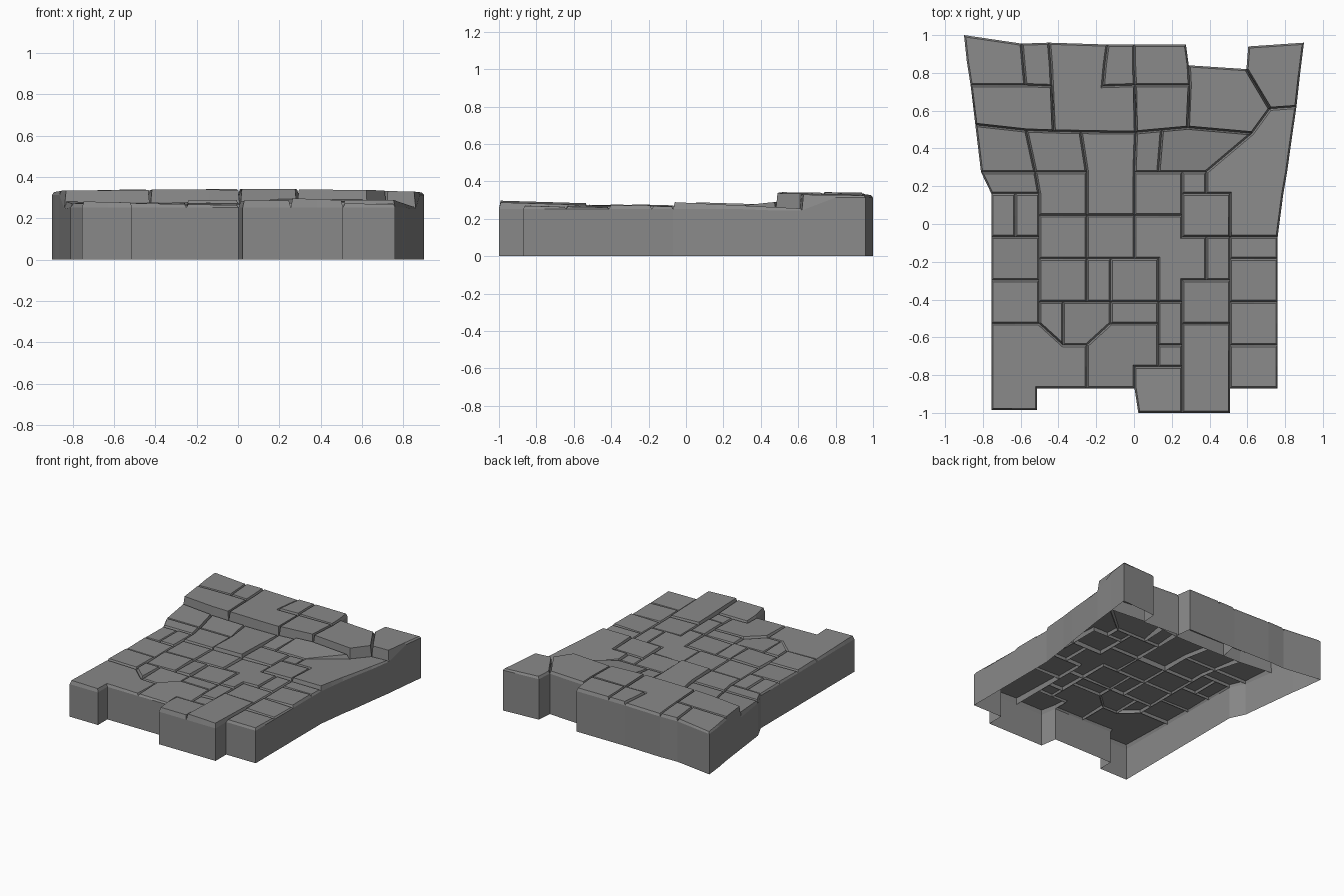
import bpy
import bmesh
import random
from mathutils import Vector

random.seed(4)
cube = bpy.data.objects.get("Cube")
if cube:
    bpy.data.objects.remove(cube, do_unlink=True)

# Plan of the paving: one letter per stone, diagonal cells split between the
# stones above and below them, dots are gaps
PLAN = [
    "gghiijkk.ooo",
    "gghiijkknooo",
    "llliiimmnFFF",
    "ppqqCCsttFFF",
    "AABBCCDDEFFF",
    "GHBBCCDDIIFF",
    "GHJJKKLLIIFF",
    "MMJJKKLLLNOO",
    "MMPPQRRLLNSS",
    "TTPPQRRLUUSS",
    "TTVWWXXYUUZZ",
    "aa>W<bbYccZZ",
    "aaaabbbdccee",
    "aaaabbffccee",
    "aa....ffcc..",
]
COLUMNS, ROWS = 12, len(PLAN)
TERRACE = "ghijklmno"
GROOVE = 0.009

# Crooked upper courses: key columns, then x and y of each course line
KEYS = [0, 2, 3, 5, 6, 8, 9, 12]
COURSE_X = [
    [-.9, -.595, -.45, -.14, 0, .275, .605, .9],
    [-.885, -.585, -.44, -.155, 0, .29, .595, .88],
    [-.865, -.575, -.435, -.165, .005, .295, .72, .86],
    [-.84, -.57, -.425, -.14, .01, .285, .625, .835],
]
COURSE_Y = [
    [1, .955, .96, .95, .95, .95, .94, .96],
    [.86, .84, .84, .84, .84, .84, .82, .8],
    [.735, .735, .73, .73, .735, .735, .61, .62],
    [.525, .495, .49, .485, .485, .51, .48, .45],
]
# Small shifts of single corners in the regular courses
SHIFTS = {(4, 0): -.055, (4, 2): -.02, (4, 12): .05, (5, 12): .03,
          (6, 12): .015, (15, 6): .02, (14, 2): -.01, (15, 2): -.01}

# Stones with a deliberate height and slope: height, x slope, y slope
TILTS = {"F": (.272, 0, -.05), "C": (.281, .01, -.03), "c": (.285, -.04, -.03),
         "f": (.279, 0, -.05), "t": (.28, 0, .11), "s": (.274, 0, .05),
         "p": (.275, 0, .04), "q": (.272, 0, .04), "I": (.276, .02, -.03),
         "o": (.329, -.02, -.01), "g": (.332, .02, -.02), "l": (.335, .01, 0)}


def interpolate(values, column):
    for a, b, va, vb in zip(KEYS, KEYS[1:], values, values[1:]):
        if a <= column <= b:
            return va + (vb - va) * (column - a) / (b - a)


def corner(row, column):
    """Position of a plan corner, at the depth of the groove there."""
    if row < len(COURSE_X):
        x = interpolate(COURSE_X[row], column)
        y = interpolate(COURSE_Y[row], column)
        step = row == 3 or (row == 2 and column >= 9)
        return Vector((x, y, .245 if step else .313))
    x = -.755 + .1263 * column + SHIFTS.get((row, column), 0)
    y = .275 - .1145 * (row - 4)
    if row == ROWS and column >= 6:
        y = -1
    return Vector((x, y, .252))


def make_object(name, bm, material):
    mesh = bpy.data.meshes.new(name)
    bm.to_mesh(mesh)
    bm.free()
    mesh.materials.append(material)
    obj = bpy.data.objects.new(name, mesh)
    bpy.context.collection.objects.link(obj)
    return obj


stone = bpy.data.materials.new("grey_stone")
stone.use_nodes = True
grey = (.25, .25, .25, 1)
stone.diffuse_color = grey
stone.node_tree.nodes["Principled BSDF"].inputs["Base Color"].default_value = grey

# Paving sheet: cells grouped by stone
bm = bmesh.new()
grid = [[bm.verts.new(corner(r, c)) for c in range(COLUMNS + 1)]
        for r in range(ROWS + 1)]
stones = {}


def add_cell(letter, *verts):
    stones.setdefault(letter, []).append(bm.faces.new(verts))


for r, line in enumerate(PLAN):
    for c, letter in enumerate(line):
        tl, tr = grid[r][c], grid[r][c + 1]
        bl, br = grid[r + 1][c], grid[r + 1][c + 1]
        if letter == ">":
            add_cell(PLAN[r + 1][c], tl, bl, br)
            add_cell(PLAN[r - 1][c], tl, br, tr)
        elif letter == "<":
            add_cell(PLAN[r - 1][c], tl, bl, tr)
            add_cell(PLAN[r + 1][c], bl, br, tr)
        elif letter != ".":
            add_cell(letter, tl, bl, br, tr)
bmesh.ops.delete(bm, geom=[v for v in bm.verts if not v.link_faces], context="VERTS")

# Raise each stone out of its groove as a slightly tilted flat top
for letter, faces in stones.items():
    bmesh.ops.inset_region(bm, faces=faces, thickness=GROOVE,
                           use_boundary=True, use_even_offset=True)
    verts = {v for f in faces for v in f.verts}
    middle = sum((v.co for v in verts), Vector()) / len(verts)
    if letter in TERRACE:
        flat = (random.uniform(.334, .341), random.uniform(-.01, .01), -.015)
    else:
        flat = (random.uniform(.265, .273), random.uniform(-.03, .03),
                random.uniform(-.03, .03))
    height, slope_x, slope_y = TILTS.get(letter, flat)
    for v in verts:
        v.co.z = (height + slope_x * (v.co.x - middle.x)
                  + slope_y * (v.co.y - middle.y))
for faces in stones.values():
    if len(faces) > 1:
        bmesh.ops.dissolve_faces(bm, faces=faces, use_verts=True)

# Side wall: open skirt from the paving edge down to the ground
wall = bmesh.new()
for edge in bm.edges:
    if edge.is_boundary:
        loop = edge.link_loops[0]
        a, b = loop.vert.co, loop.link_loop_next.vert.co
        ring = [(a.x, a.y, 0), (b.x, b.y, 0), b, a]
        wall.faces.new([wall.verts.new(p) for p in ring])
bmesh.ops.remove_doubles(wall, verts=wall.verts, dist=.0005)

make_object("paving_stones", bm, stone)
make_object("side_wall", wall, stone)
